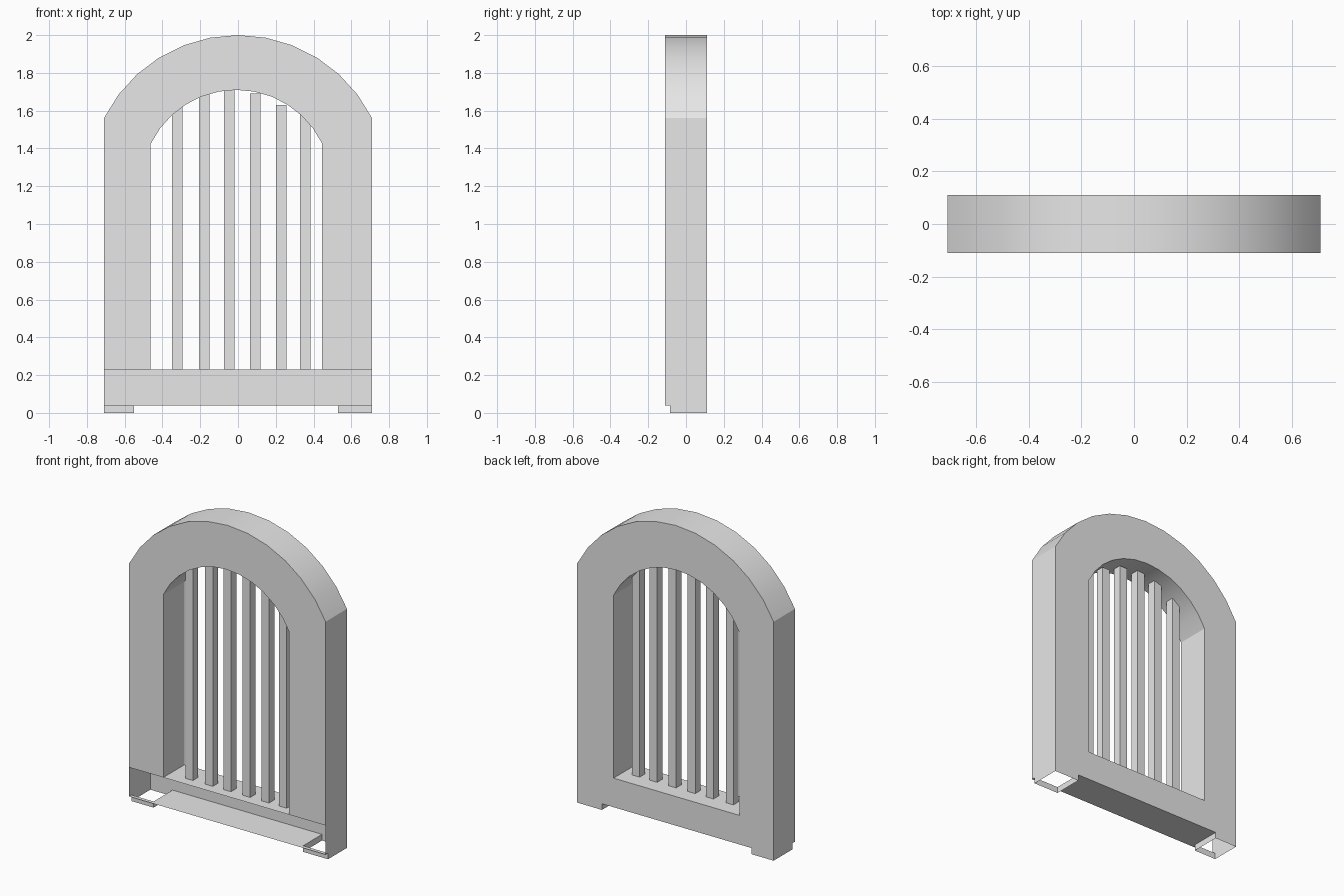
import bpy, bmesh
from math import cos, sin, atan2, pi

cube = bpy.data.objects.get("Cube")
if cube:
    bpy.data.objects.remove(cube, do_unlink=True)

stone = bpy.data.materials.new("plain_grey")
stone.use_nodes = True
GREY = (0.8, 0.8, 0.8, 1)
stone.diffuse_color = GREY
stone.node_tree.nodes["Principled BSDF"].inputs["Base Color"].default_value = GREY

FRONT, BACK, FOOT_FRONT = -0.11, 0.11, -0.085
HALF, SILL, FLOOR = 0.71, 0.23, 0.04
FOOT_L, FOOT_R = 0.53, -0.55          # inner edges of the feet


def finish(name, bm):
    bmesh.ops.remove_doubles(bm, verts=bm.verts[:], dist=0.0005)
    bmesh.ops.recalc_face_normals(bm, faces=bm.faces[:])
    mesh = bpy.data.meshes.new(name)
    bm.to_mesh(mesh)
    bm.free()
    mesh.materials.append(stone)
    ob = bpy.data.objects.new(name, mesh)
    bpy.context.collection.objects.link(ob)
    return ob


def face(bm, pts):
    return bm.faces.new([bm.verts.new(p) for p in pts])


def arch(cx, half, spring, top, steps=12):
    """Segmental arch from -x to +x, with straight legs down to the sill."""
    rise = top - spring
    r = (half * half + rise * rise) / (2 * rise)
    cz = top - r
    a = atan2(spring - cz, half)
    arc = []
    for i in range(steps + 1):
        t = pi - a - (pi - 2 * a) * i / steps
        arc.append((cx + r * cos(t), cz + r * sin(t)))
    return [(cx - half, SILL)] + arc + [(cx + half, SILL)]


outer = arch(0, HALF, 1.56, 2.0)
inner = arch(-0.008, 0.454, 1.425, 1.71)

bm = bmesh.new()
# Arched front and back rings
ring = outer + inner[::-1]
for y in (FRONT, BACK):
    face(bm, [(x, y, z) for x, z in ring])
# Outer skin, inner reveal and sill
for path in (outer, inner, [inner[0], inner[-1]]):
    for (x0, z0), (x1, z1) in zip(path, path[1:]):
        face(bm, [(x0, FRONT, z0), (x1, FRONT, z1), (x1, BACK, z1), (x0, BACK, z0)])
# Lower back wall, notched between the feet
low = [(-HALF, SILL), inner[0], inner[-1], (HALF, SILL), (HALF, 0), (FOOT_L, 0),
       (FOOT_L, FLOOR), (FOOT_R, FLOOR), (FOOT_R, 0), (-HALF, 0)]
face(bm, [(x, BACK, z) for x, z in low])
# Lower side walls, stepped back at the feet
for x in (-HALF, HALF):
    side = [(FRONT, SILL), (BACK, SILL), (BACK, 0), (FOOT_FRONT, 0),
            (FOOT_FRONT, FLOOR), (FRONT, FLOOR)]
    face(bm, [(x, y, z) for y, z in side])
# Floor of the open base, cut away over the hollow feet
floor = [(-HALF, FRONT), (HALF, FRONT), (HALF, FOOT_FRONT), (FOOT_L, FOOT_FRONT),
         (FOOT_L, BACK), (FOOT_R, BACK), (FOOT_R, FOOT_FRONT), (-HALF, FOOT_FRONT)]
face(bm, [(x, y, FLOOR) for x, y in floor])
# Front and inner walls of the feet
for x_in, x_out in ((FOOT_L, HALF), (FOOT_R, -HALF)):
    for (xa, ya), (xb, yb) in (((x_out, FOOT_FRONT), (x_in, FOOT_FRONT)),
                               ((x_in, FOOT_FRONT), (x_in, BACK))):
        face(bm, [(xa, ya, 0), (xb, yb, 0), (xb, yb, FLOOR), (xa, ya, FLOOR)])
frame = finish("arched_frame", bm)

bpy.ops.object.select_all(action='DESELECT')
frame.select_set(True)
bpy.context.view_layer.objects.active = frame
bpy.ops.object.shade_smooth_by_angle()

# Upright bars; the hidden tops run into the arch
bars = [(-0.322, 1.68), (-0.178, 1.72), (-0.047, 1.74),
        (0.092, 1.69), (0.228, 1.63), (0.355, 1.66)]
for i, (x, top) in enumerate(bars):
    bm = bmesh.new()
    bmesh.ops.create_cube(bm, size=1)
    for v in bm.verts:
        v.co = (x + v.co.x * 0.055, -0.017 + v.co.y * 0.055,
                top if v.co.z > 0 else SILL)
    finish("bar_%d" % (i + 1), bm)
